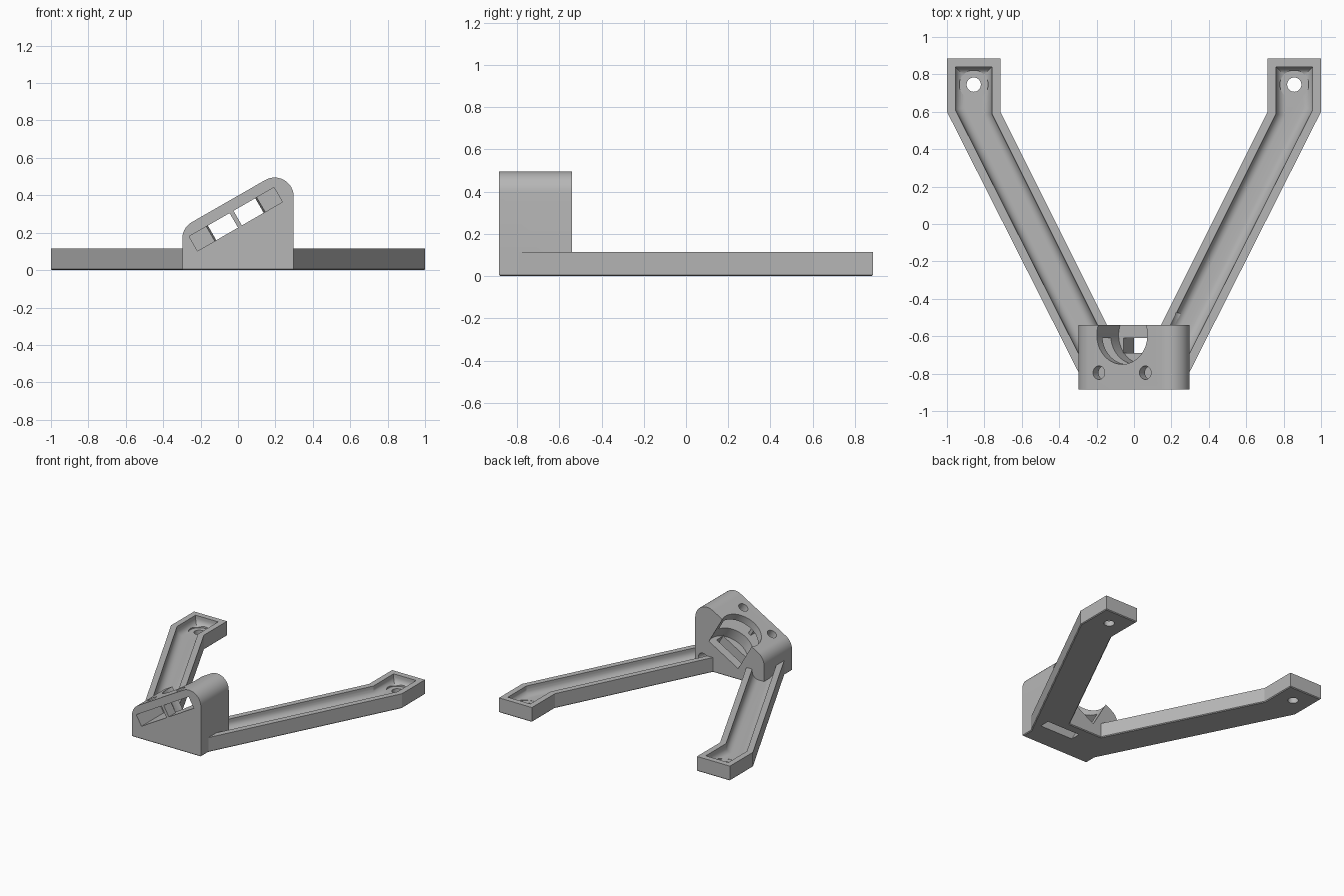
import bpy, bmesh, math
from mathutils import Matrix, Vector

if "Cube" in bpy.data.objects:
    bpy.data.objects.remove(bpy.data.objects["Cube"])

GREY = (0.47, 0.47, 0.47, 1)
mat = bpy.data.materials.new("plain grey")
mat.use_nodes = True
mat.diffuse_color = GREY
mat.node_tree.nodes["Principled BSDF"].inputs["Base Color"].default_value = GREY

TILT = math.radians(30)
ARM_H, FLOOR, RIM = 0.115, 0.045, 0.045
FRONT, BACK = -0.885, -0.54
# tilted frame of the sensor housing: local z leaves the sloped face
SENSOR = Matrix.Translation((-0.012, 0, 0.272)) @ Matrix.Rotation(-TILT, 4, 'Y')
UPRIGHT = Matrix.Rotation(math.radians(90), 4, 'X')


def finish(name, bm):
    me = bpy.data.meshes.new(name)
    bm.to_mesh(me)
    bm.free()
    me.materials.append(mat)
    ob = bpy.data.objects.new(name, me)
    bpy.context.scene.collection.objects.link(ob)
    return ob


def inset(pts, d):
    """Mitred inset of a counter-clockwise outline."""
    out = []
    for i, p in enumerate(pts):
        a = (Vector(p) - Vector(pts[i - 1])).normalized()
        b = (Vector(pts[(i + 1) % len(pts)]) - Vector(p)).normalized()
        na, nb = Vector((-a.y, a.x)), Vector((-b.y, b.x))
        out.append(Vector(p) + (na + nb) * d / (1 + na.dot(nb)))
    return out


def loft(name, pts, levels, frame=Matrix()):
    """Closed solid through rising (height, inset) levels of one outline."""
    bm = bmesh.new()
    rings = [[bm.verts.new(frame @ Vector((p.x, p.y, z))) for p in inset(pts, d)]
             for z, d in levels]
    n = len(pts)
    for lo, hi in zip(rings, rings[1:]):
        for i in range(n):
            bm.faces.new((lo[i], lo[(i + 1) % n], hi[(i + 1) % n], hi[i]))
    bm.faces.new(rings[0][::-1])
    bm.faces.new(rings[-1])
    return finish(name, bm)


def box(name, lo, hi, frame=Matrix()):
    bm = bmesh.new()
    lo, hi = Vector(lo), Vector(hi)
    m = frame @ Matrix.Translation((lo + hi) / 2) @ Matrix.Diagonal((*(hi - lo), 1))
    bmesh.ops.create_cube(bm, size=1, matrix=m)
    return finish(name, bm)


def rod(name, a, b, r, frame=Matrix(), sides=48):
    bm = bmesh.new()
    a, b = frame @ Vector(a), frame @ Vector(b)
    turn = (b - a).to_track_quat('Z', 'Y').to_matrix().to_4x4()
    bmesh.ops.create_cone(bm, cap_ends=True, segments=sides, radius1=r, radius2=r,
                          depth=(b - a).length, matrix=Matrix.Translation((a + b) / 2) @ turn)
    return finish(name, bm)


def combine(target, other, op):
    """Boolean, trying the next solver if one loses the arms."""
    mod = target.modifiers.new("combine", 'BOOLEAN')
    mod.operation, mod.object = op, other
    for solver in ('EXACT', 'MANIFOLD', 'FLOAT'):
        mod.solver = solver
        dg = bpy.context.evaluated_depsgraph_get()
        me = bpy.data.meshes.new_from_object(target.evaluated_get(dg))
        xs = [v.co.x for v in me.vertices]
        if me.polygons and max(xs) - min(xs) > 1.9:
            target.data = me
            break
    target.modifiers.clear()
    bpy.data.objects.remove(other)


# V-shaped base with a slightly chamfered underside
half = [(0.298, FRONT), (0.298, -0.79), (1, 0.6), (1, 0.885),
        (0.715, 0.885), (0.715, 0.6), (0.145, BACK)]
outline = half + [(-x, y) for x, y in reversed(half)]
bracket = loft("sensor_bracket", outline, [(0, 0.006), (0.006, 0), (ARM_H, 0)])

# round-bottomed trough, counterbore and bolt hole in each arm
arm = half[1:-1] + [(0.02, -0.79)]
R = 0.05
levels = [(FLOOR + R * (1 - math.cos(t)), RIM + R * (1 - math.sin(t)))
          for t in (math.pi / 2 * i / 8 for i in range(9))] + [(0.2, RIM)]
for s in (1, -1):
    pts = arm if s > 0 else [(-x, y) for x, y in reversed(arm)]
    combine(bracket, loft("trough", pts, levels), 'DIFFERENCE')
    x, y = s * 0.857, 0.745
    combine(bracket, rod("counterbore", (x, y, FLOOR - 0.002), (x, y, 0.2), 0.077), 'DIFFERENCE')
    combine(bracket, rod("bolt_hole", (x, y, -0.1), (x, y, 0.2), 0.038), 'DIFFERENCE')

# housing with a sloped top and rounded shoulders
profile = [(-0.298, 0.02), (0.298, 0.02)]
r = 0.102
for cx, cz, a0, a1 in ((0.298 - r, 0.393, 0, 120), (-0.298 + r, 0.168, 120, 180)):
    for i in range(13):
        t = math.radians(a0 + (a1 - a0) * i / 12)
        profile.append((cx + r * math.cos(t), cz + r * math.sin(t)))
combine(bracket, loft("housing", profile, [(-BACK, 0), (-FRONT, 0)], UPRIGHT), 'UNION')

# front pocket, split at its mouth by a thin post
L, H, POST = 0.262, 0.045, 0.012
cutters = [box("pocket", (-L, -0.8, -H), (L, -0.61, H), SENSOR)]
for a, b in ((-L, -POST), (POST, L)):
    cutters.append(box("pocket_mouth", (a, FRONT - 0.1, -H), (b, -0.79, H), SENSOR))
# large bore open at the back, and the cable channel to the underside
cutters.append(rod("bore", (0, -0.594, -0.13), (0, -0.594, 0.3), 0.156, SENSOR, 64))
cutters.append(box("cable_channel", (-0.125, -0.69, -0.45), (0.125, -0.61, -0.12), SENSOR))
# screw holes in the sloped face
for s in (1, -1):
    x = s * 0.143
    cutters.append(rod("screw_hole", (x, -0.795, 0), (x, -0.795, 0.3), 0.036, SENSOR))
# cable hole into the trough
cutters.append(rod("cable_hole", (0.25, -0.48, 0.09), (0.2, -0.65, 0.09), 0.036))
for c in cutters:
    combine(bracket, c, 'DIFFERENCE')

# smooth the round surfaces, keep the hard edges
bpy.ops.object.select_all(action='DESELECT')
bpy.context.view_layer.objects.active = bracket
bracket.select_set(True)
bpy.ops.object.shade_smooth_by_angle(angle=math.radians(25))
